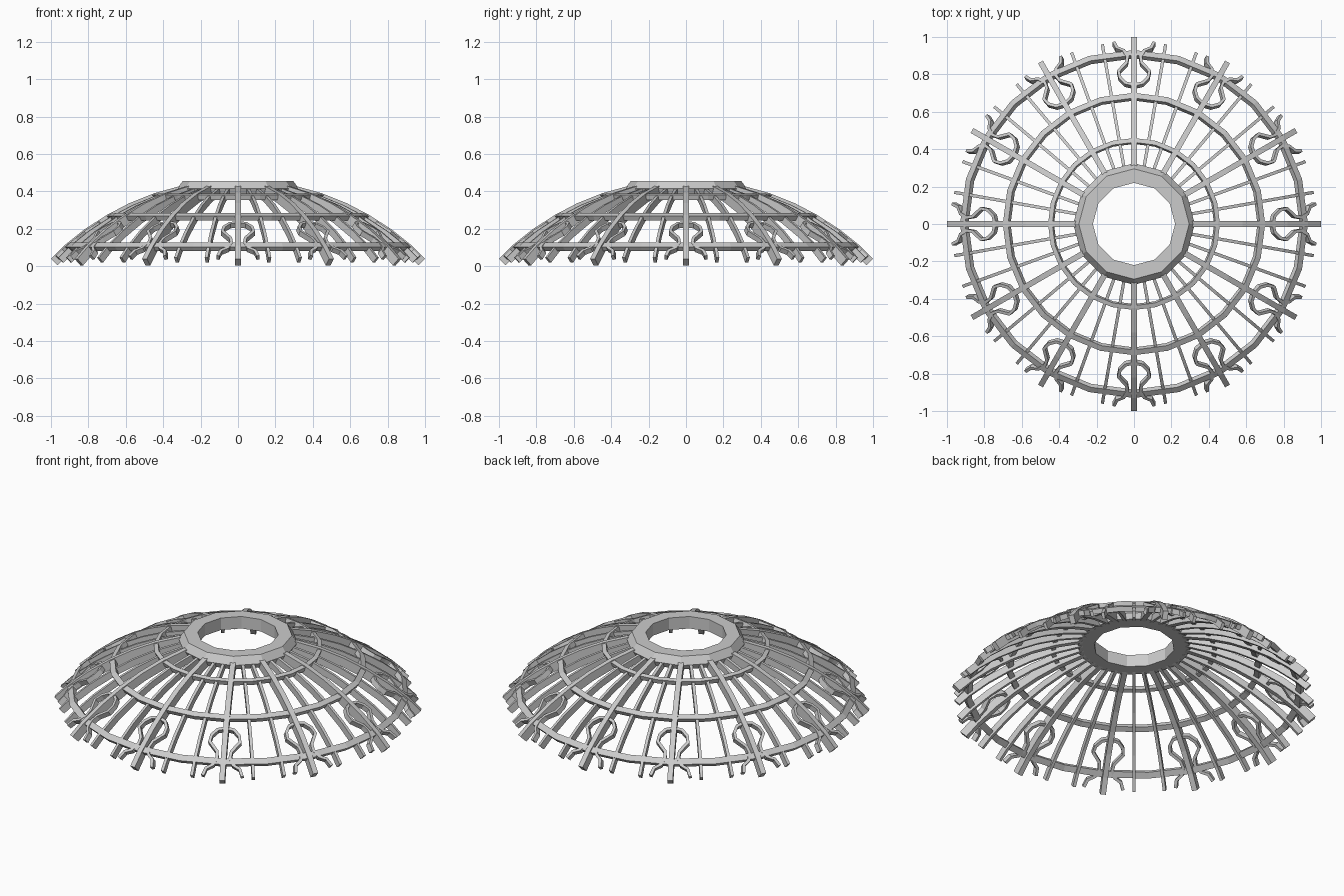
import bpy, bmesh
from math import sin, cos, pi, radians
from mathutils import Vector

if "Cube" in bpy.data.objects:
    bpy.data.objects.remove(bpy.data.objects["Cube"])

# dome profile (radius, height) of the outer surface
PROFILE = [(0.27, 0.440), (0.45, 0.390), (0.58, 0.338), (0.70, 0.275),
           (0.82, 0.198), (0.93, 0.110), (1.00, 0.040)]


def height(r):
    for (r0, z0), (r1, z1) in zip(PROFILE, PROFILE[1:]):
        if r <= r1 or r1 == 1.0:
            return z0 + (z1 - z0) * (r - r0) / (r1 - r0)


def surf_normal(r):
    a, b = max(r - 0.04, 0.27), min(r + 0.04, 1.0)
    return Vector((height(a) - height(b), 0, b - a)).normalized()


def spin(v, a):
    return Vector((v.x * cos(a) - v.y * sin(a), v.x * sin(a) + v.y * cos(a), v.z))


def finish(name, bm):
    bmesh.ops.recalc_face_normals(bm, faces=bm.faces)
    me = bpy.data.meshes.new(name)
    bm.to_mesh(me)
    bm.free()
    ob = bpy.data.objects.new(name, me)
    bpy.context.collection.objects.link(ob)
    return ob


def sweep(bm, pts, normals, width, depth, angle=0.0, closed=False):
    """Rectangular bar whose outer face follows pts, sunk by depth."""
    n, rows = len(pts), []
    for i in range(n):
        if closed:
            t = pts[(i + 1) % n] - pts[i - 1]
        else:
            t = pts[min(i + 1, n - 1)] - pts[max(i - 1, 0)]
        s = normals[i].cross(t).normalized() * width / 2
        d = normals[i] * depth
        p = pts[i]
        rows.append([bm.verts.new(spin(c, angle))
                     for c in (p + s, p - s, p - s - d, p + s - d)])
    for i in range(n if closed else n - 1):
        a, b = rows[i], rows[(i + 1) % n]
        for k in range(4):
            bm.faces.new((a[k], a[(k + 1) % 4], b[(k + 1) % 4], b[k]))
    if not closed:
        bm.faces.new(rows[0])
        bm.faces.new(rows[-1])


def rib(bm, radii, drop, width, depth, angle):
    norms = [surf_normal(r) for r in radii]
    pts = [Vector((r, 0, height(r))) - n * drop for r, n in zip(radii, norms)]
    sweep(bm, pts, norms, width, depth, angle)


# twelve main ribs and two thin ribs in every bay
main, thin = bmesh.new(), bmesh.new()
for i in range(36):
    a = radians(10 * i)
    if i % 3 == 0:
        rib(main, [p[0] for p in PROFILE], 0.0, 0.030, 0.050, a)
    else:
        rib(thin, [0.27, 0.45, 0.58, 0.70, 0.82, 0.93, 0.985], 0.013, 0.017, 0.038, a)
finish("main_ribs", main)
finish("thin_ribs", thin)

# three hoops
for name, r, w in (("upper_hoop", 0.45, 0.024), ("middle_hoop", 0.69, 0.032),
                   ("lower_hoop", 0.92, 0.036)):
    bm = bmesh.new()
    n = surf_normal(r)
    p = Vector((r, 0, height(r))) - n * 0.005
    angs = [2 * pi * i / 24 for i in range(24)]
    sweep(bm, [spin(p, a) for a in angs], [spin(n, a) for a in angs], w, 0.028, closed=True)
    finish(name, bm)

# twelve-sided crown ring
bm = bmesh.new()
section = [(0.22, 0.385), (0.22, 0.457), (0.295, 0.457), (0.325, 0.415), (0.31, 0.385)]
rows = [[bm.verts.new(spin(Vector((r, 0, z)), i * pi / 6)) for r, z in section]
        for i in range(12)]
m = len(section)
for i in range(12):
    a, b = rows[i], rows[(i + 1) % 12]
    for k in range(m):
        bm.faces.new((a[k], a[(k + 1) % m], b[(k + 1) % m], b[k]))
finish("crown_ring", bm)

# mirrored ornamental brackets hugging each main rib: (sideways, radial)
CURL = [(0.0, 0.745), (0.045, 0.755), (0.075, 0.785), (0.083, 0.82), (0.04, 0.865),
        (0.035, 0.895), (0.055, 0.93), (0.092, 0.945), (0.108, 0.975)]
bm = bmesh.new()
for i in range(12):
    for side in (1, -1):
        pts = [Vector((r, side * t, height(r) - 0.008)) for t, r in CURL]
        sweep(bm, pts, [surf_normal(r) for t, r in CURL], 0.017, 0.03, i * pi / 6)
finish("curled_brackets", bm)
